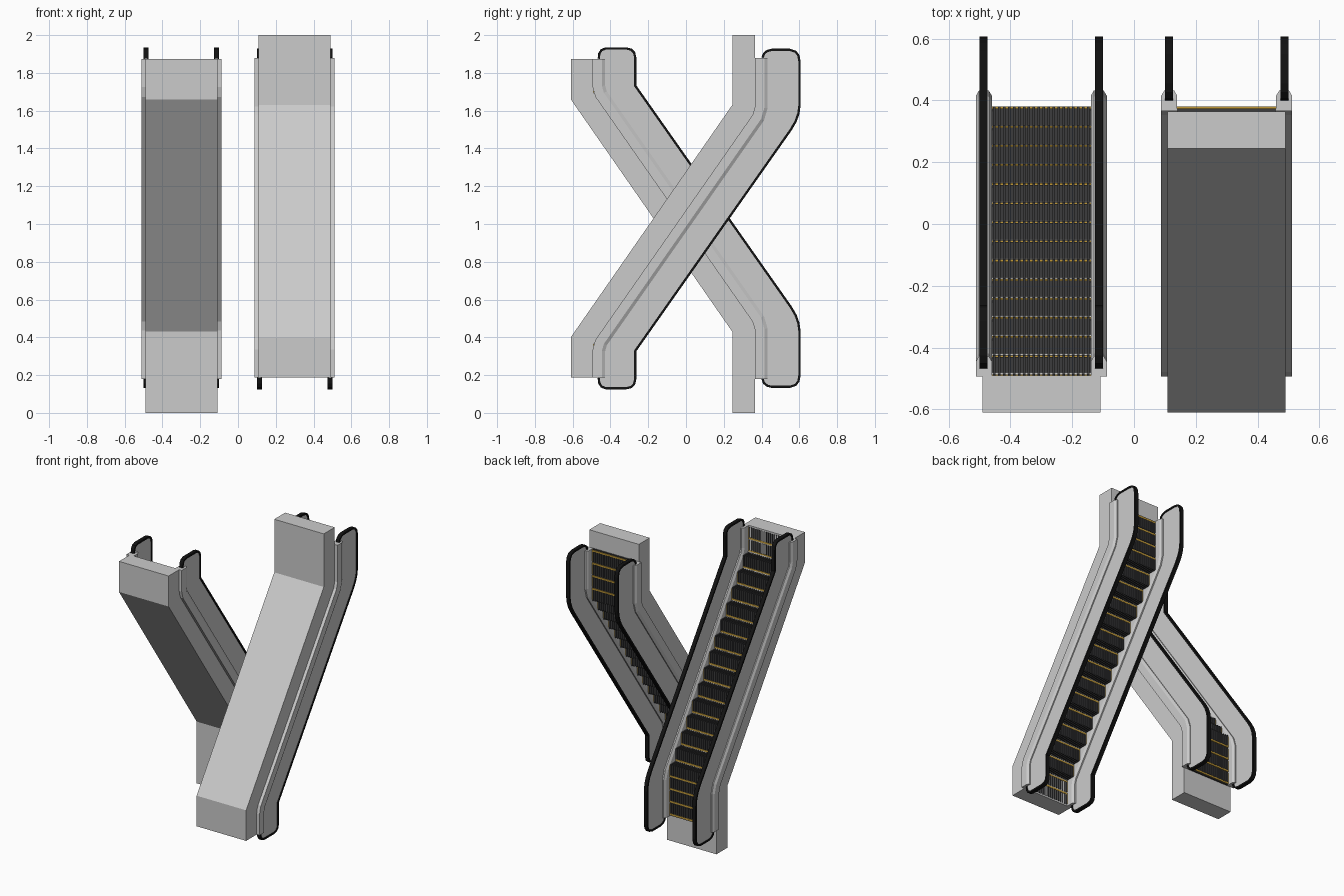
import bpy, bmesh
from mathutils import Vector

if "Cube" in bpy.data.objects:
    bpy.data.objects.remove(bpy.data.objects["Cube"])


def material(name, col):
    m = bpy.data.materials.new(name)
    m.diffuse_color = (*col, 1)
    m.use_nodes = True
    m.node_tree.nodes["Principled BSDF"].inputs["Base Color"].default_value = m.diffuse_color
    return m


BLACK = material("rubber_black", (0.006, 0.006, 0.006))
DARK = material("step_dark", (0.045, 0.045, 0.047))
YELLOW = material("edge_yellow", (0.55, 0.33, 0.04))
GREY = material("metal_grey", (0.6, 0.6, 0.6))


def finish(bm, name, mat, place):
    for v in bm.verts:
        v.co = place(v.co)
    bmesh.ops.recalc_face_normals(bm, faces=bm.faces)
    me = bpy.data.meshes.new(name)
    bm.to_mesh(me)
    bm.free()
    me.materials.append(mat)
    ob = bpy.data.objects.new(name, me)
    bpy.context.collection.objects.link(ob)
    return ob


def sweep(path, section):
    """Mitred sweep of an (x, offset) section along a (y, z) path; offset is to the path's right."""
    bm = bmesh.new()
    pts = [Vector(p) for p in path]
    rings = []
    for i, p in enumerate(pts):
        dirs = []
        if i > 0:
            dirs.append((p - pts[i - 1]).normalized())
        if i < len(pts) - 1:
            dirs.append((pts[i + 1] - p).normalized())
        norms = [Vector((d.y, -d.x)) for d in dirs]
        n = sum(norms, Vector((0, 0))).normalized()
        n /= n.dot(norms[0])
        rings.append([bm.verts.new((x, p.x + n.x * o, p.y + n.y * o)) for x, o in section])
    k = len(section)
    for a, b in zip(rings, rings[1:]):
        for j in range(k):
            bm.faces.new((a[j], a[(j + 1) % k], b[(j + 1) % k], b[j]))
    bm.faces.new(rings[0])
    bm.faces.new(rings[-1])
    return bm


def prism(poly, x0, x1):
    bm = bmesh.new()
    f = bm.faces.new([bm.verts.new((x0, y, z)) for y, z in poly])
    r = bmesh.ops.extrude_face_region(bm, geom=[f])
    for v in r["geom"]:
        if isinstance(v, bmesh.types.BMVert):
            v.co.x = x1
    return bm


def box(bm, x0, x1, y0, y1, z0, z1):
    vs = bmesh.ops.create_cube(bm, size=1)["verts"]
    for v in vs:
        v.co = ((x0 + x1) / 2 + v.co.x * (x1 - x0),
                (y0 + y1) / 2 + v.co.y * (y1 - y0),
                (z0 + z1) / 2 + v.co.z * (z1 - z0))


RAIL = [(-0.462, 0.185), (-0.459, 0.158), (-0.447, 0.139), (-0.425, 0.131), (-0.315, 0.131),
        (-0.29, 0.137), (-0.275, 0.152), (-0.269, 0.178), (-0.269, 0.328), (0.555, 1.50),
        (0.58, 1.543), (0.595, 1.585), (0.601, 1.63), (0.601, 1.86), (0.595, 1.892),
        (0.58, 1.912), (0.55, 1.922), (0.455, 1.922), (0.43, 1.916), (0.413, 1.902), (0.405, 1.88)]
SKIRT = [(-0.49, 0.187), (-0.49, 0.335), (-0.476, 0.385), (0.356, 1.575), (0.37, 1.622), (0.37, 1.88)]
XI, XO = 0.14, 0.46          # step width
PITCH, RISE, RIBS = 0.0885, 0.0619, 20


def escalator(tag, place, end):
    # truss body with flat landings
    truss = [(-0.61, 0.187), (-0.61, 0.40), (0.245, 1.63), (0.245, end)]
    finish(sweep(truss, [(0.108, 0), (0.49, 0), (0.49, 0.12), (0.108, 0.12)]),
           tag + "_truss", GREY, place)

    # both balustrades: skirt, panel and handrail
    for side, sgn in (("inner", -1), ("outer", 1)):
        def at(o):
            return 0.3 + sgn * o
        sec = [(at(0.16), -0.004), (at(0.212), -0.004), (at(0.212), 0.045),
               (at(0.202), 0.062), (at(0.17), 0.062), (at(0.16), 0.045)]
        finish(sweep(SKIRT, sec), f"{tag}_{side}_skirt", GREY, place)
        back = [(0.405, 1.60), (-0.462, 0.36)]
        finish(prism(RAIL + back, at(0.179), at(0.195)), f"{tag}_{side}_panel", GREY, place)
        finish(sweep(RAIL, [(at(0.174), -0.006), (at(0.2), -0.006),
                            (at(0.2), 0.006), (at(0.174), 0.006)]),
               f"{tag}_{side}_handrail", BLACK, place)

    # ribbed steps: 2 flat at the bottom, 13 climbing, 4 flat at the top
    steps, trim = bmesh.new(), bmesh.new()
    w = (XO - XI) / RIBS
    for i in range(19):
        level = min(max(i - 1, 0), 14)
        y, z0 = -0.486 + RISE * level, 0.198 + PITCH * i
        z1 = z0 + PITCH
        box(steps, XI, XO, y - 0.02, y - 0.006, z0, z1)
        riser = 2 <= i <= 15
        if riser:
            box(steps, XI, XO, y - RISE - 0.01, y - 0.006, z0, z0 + 0.012)
        for r in range(RIBS):
            x = XI + w * (r + 0.25)
            box(steps, x, x + w / 2, y - 0.007, y, z0 - 0.005 * riser, z1 - 0.018)
            if riser:
                box(steps, x, x + w / 2, y - RISE, y, z0 - 0.005, z0 + 0.001)
        # yellow safety edges
        box(trim, XI, XO, y - 0.008, y - 0.001, z1 - 0.017, z1 - 0.006)
        for x in (XI, XO - 0.008):
            box(trim, x, x + 0.008, y - 0.008, y - 0.001, z0 + 0.004, z1 - 0.006)
    finish(steps, tag + "_steps", DARK, place)
    finish(trim, tag + "_step_edges", YELLOW, place)


# the second escalator is the first mirrored across and turned end for end
escalator("right_escalator", lambda c: Vector((c.x, c.y, c.z)), 2.0)
escalator("left_escalator", lambda c: Vector((-c.x, c.y, 2.06 - c.z)), 2.06)
